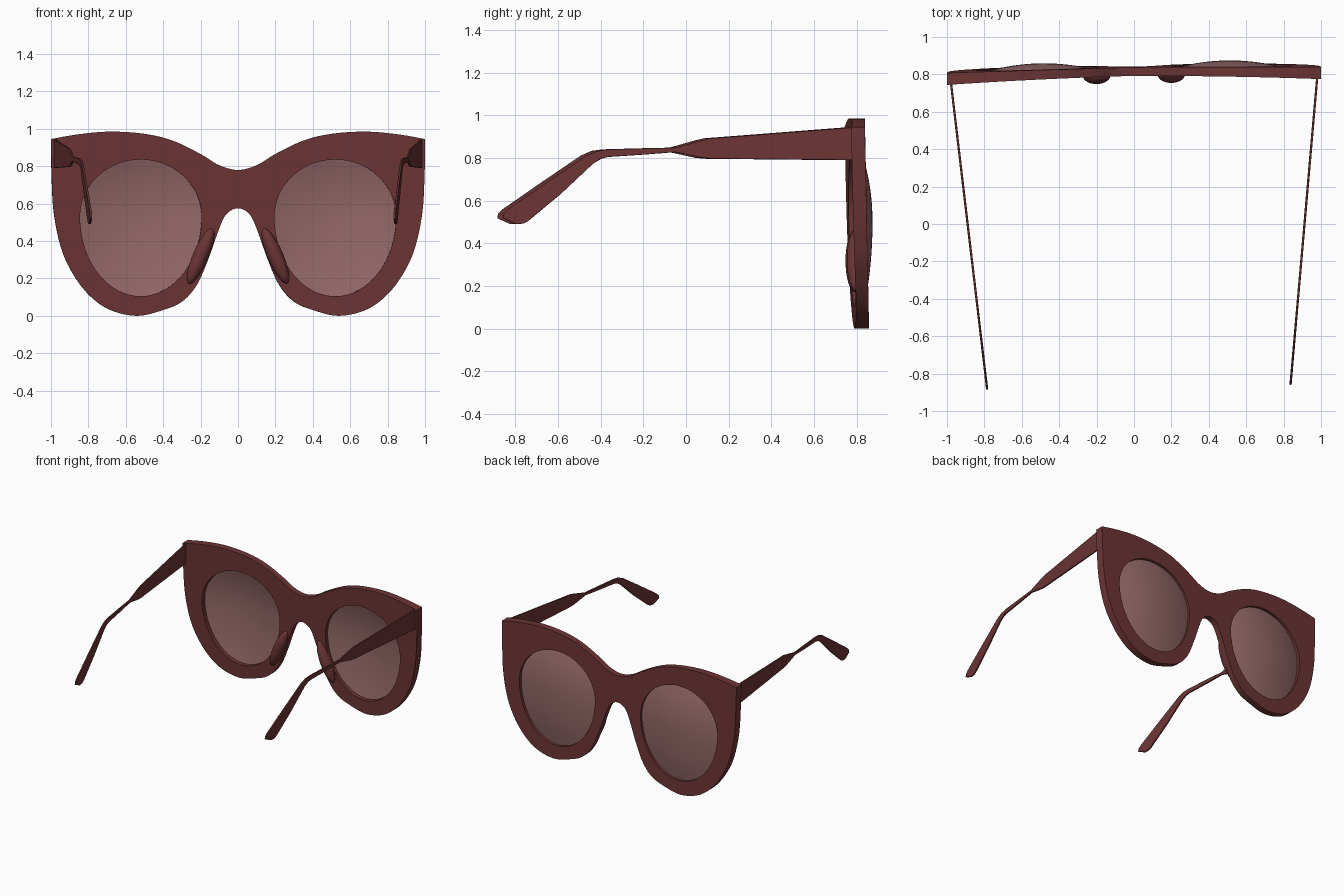
import bpy, bmesh, math
from mathutils import Vector, Matrix

if "Cube" in bpy.data.objects:
    bpy.data.objects.remove(bpy.data.objects["Cube"])

YAW, PIVOT = 0.0155, 0.8          # the whole model is turned very slightly


def material(name, color):
    m = bpy.data.materials.new(name)
    m.diffuse_color = color
    m.use_nodes = True
    m.node_tree.nodes["Principled BSDF"].inputs["Base Color"].default_value = m.diffuse_color
    return m


FRAME = material("burgundy", (0.15, 0.035, 0.035, 1))
LENS = material("tinted_lens", (0.3, 0.14, 0.14, 0.75))


def finish(bm, name, mat, bevel=0.0, angle=40):
    """Turn a right-hand half into a mirrored, shaded object."""
    bmesh.ops.recalc_face_normals(bm, faces=bm.faces)
    me = bpy.data.meshes.new(name)
    bm.to_mesh(me)
    bm.free()
    ob = bpy.data.objects.new(name, me)
    bpy.context.collection.objects.link(ob)
    me.materials.append(mat)
    ob.rotation_euler.z = YAW
    ob.location = (PIVOT * math.sin(YAW), PIVOT * (1 - math.cos(YAW)), 0)
    mir = ob.modifiers.new("mirror", 'MIRROR')
    mir.merge_threshold = 0.0005
    if bevel:
        b = ob.modifiers.new("bevel", 'BEVEL')
        b.width, b.segments, b.limit_method = bevel, 3, 'ANGLE'
        b.angle_limit = math.radians(50)
    bpy.ops.object.select_all(action='DESELECT')
    ob.select_set(True)
    bpy.context.view_layer.objects.active = ob
    bpy.ops.object.shade_smooth_by_angle(angle=math.radians(angle))
    return ob


def spline(pts, steps):
    """Catmull-Rom through pts[1:-1]; end points are only tangent guides."""
    p = [Vector(q) for q in pts]
    out = []
    for i in range(1, len(p) - 2):
        a, b, c, d = p[i - 1:i + 3]
        for k in range(steps):
            t = k / steps
            out.append(0.5 * (2 * b + (c - a) * t + (2 * a - 5 * b + 4 * c - d) * t * t
                              + (3 * b - a - 3 * c + d) * t ** 3))
    return out + [p[-2]]


def mid_y(x, z):
    return 0.83 - 0.02 * z - 0.02 * x * x


CX, CZ = 0.52, 0.53


def lens_edge(t):
    s = math.sin(t)
    return Vector((CX + 0.325 * math.cos(t), CZ + (0.305 if s > 0 else 0.425) * s))


def lens_edge_towards(p):
    dx, dz = p.x - CX, p.y - CZ
    return lens_edge(math.atan2(dz / (0.305 if dz > 0 else 0.425), dx / 0.325))


# front frame: cat-eye outline joined to the lens opening
top = spline([(-.1, .805), (0, .78), (.1, .805), (.2, .865), (.35, .937), (.5, .973),
              (.68, .985), (.85, .971), (1, .945), (1.15, .915)], 6)
rim = spline([(1, 1.05), (1, .945), (.997, .75), (.985, .55), (.945, .36), (.88, .22), (.79, .105),
              (.68, .03), (.54, .0), (.41, .028), (.3, .075), (.22, .165), (.16, .3), (.11, .44),
              (.075, .525), (.04, .562), (0, .575), (-.04, .562)], 6)
centre = [Vector((0, .575 + .205 * k / 5)) for k in range(1, 5)]
outline = top + rim[1:] + centre

bm = bmesh.new()
rings = [(0, -1), (.25, -1), (.5, -1), (.75, -1), (1, -1),
         (1, 1), (.75, 1), (.5, 1), (.25, 1), (0, 1)]
cols = []
for p in outline:
    e = lens_edge_towards(p)
    col = []
    for s, o in rings:
        q = e.lerp(p, s)
        half = 0.023 + 0.009 * q.x ** 2
        col.append(bm.verts.new((max(q.x, 0), mid_y(q.x, q.y) + o * half, q.y)))
    cols.append(col)
for i, a in enumerate(cols):
    b = cols[(i + 1) % len(cols)]
    for j in range(len(rings)):
        k = (j + 1) % len(rings)
        quad = (a[j], a[k], b[k], b[j])
        if max(v.co.x for v in quad) > 1e-4:      # leave the mirror seam open
            bm.faces.new(quad)
finish(bm, "front_frame", FRAME, 0.008)

# domed lenses
bm = bmesh.new()
N, R = 64, 10
grid = []
for r in range(1, R + 1):
    f = r / R
    ring = []
    for k in range(N):
        q = Vector((CX, CZ)).lerp(lens_edge(2 * math.pi * k / N), f * 1.01)
        ring.append(bm.verts.new((q.x, mid_y(q.x, q.y) + .005 + .047 * (1 - f * f), q.y)))
    grid.append(ring)
hub = bm.verts.new((CX, mid_y(CX, CZ) + .052, CZ))
for k in range(N):
    n = (k + 1) % N
    bm.faces.new((hub, grid[0][k], grid[0][n]))
    for a, b in zip(grid, grid[1:]):
        bm.faces.new((a[k], b[k], b[n], a[n]))
finish(bm, "lenses", LENS)

# nose pads
bm = bmesh.new()
bmesh.ops.create_uvsphere(bm, u_segments=24, v_segments=16, radius=1,
                          matrix=Matrix.Translation((.2, .797, .32))
                          @ Matrix.Rotation(math.radians(-23), 4, 'Y')
                          @ Matrix.Diagonal((.042, .046, .16, 1)))
finish(bm, "nose_pads", FRAME)

# temple arms: (y, z) of the top edge and of the bottom edge, hinge to tip
stations = [(.775, .945, .775, .79), (.10, .893, .10, .797), (.06, .884, .06, .801),
            (-.065, .849, -.065, .828), (-.2, .846, -.2, .817), (-.38, .841, -.38, .805),
            (-.43, .834, -.41, .797), (-.48, .812, -.45, .773), (-.66, .69, -.60, .632),
            (-.845, .562, -.755, .503), (-.868, .54, -.775, .493), (-.873, .518, -.81, .49)]
bm = bmesh.new()
loops = []
for yt, zt, yb, zb in stations:
    loop = []
    for y, z, o in ((yt, zt, 1), (yt, zt, -1), (yb, zb, -1), (yb, zb, 1)):
        loop.append(bm.verts.new((.978 - (.757 - y) * .1025 + o * .006, y, z)))
    loops.append(loop)
for a, b in zip(loops, loops[1:]):
    for j in range(4):
        k = (j + 1) % 4
        bm.faces.new((a[j], a[k], b[k], b[j]))
bm.faces.new(loops[0])
bm.faces.new(loops[-1])
finish(bm, "temple_arms", FRAME, 0.003)
